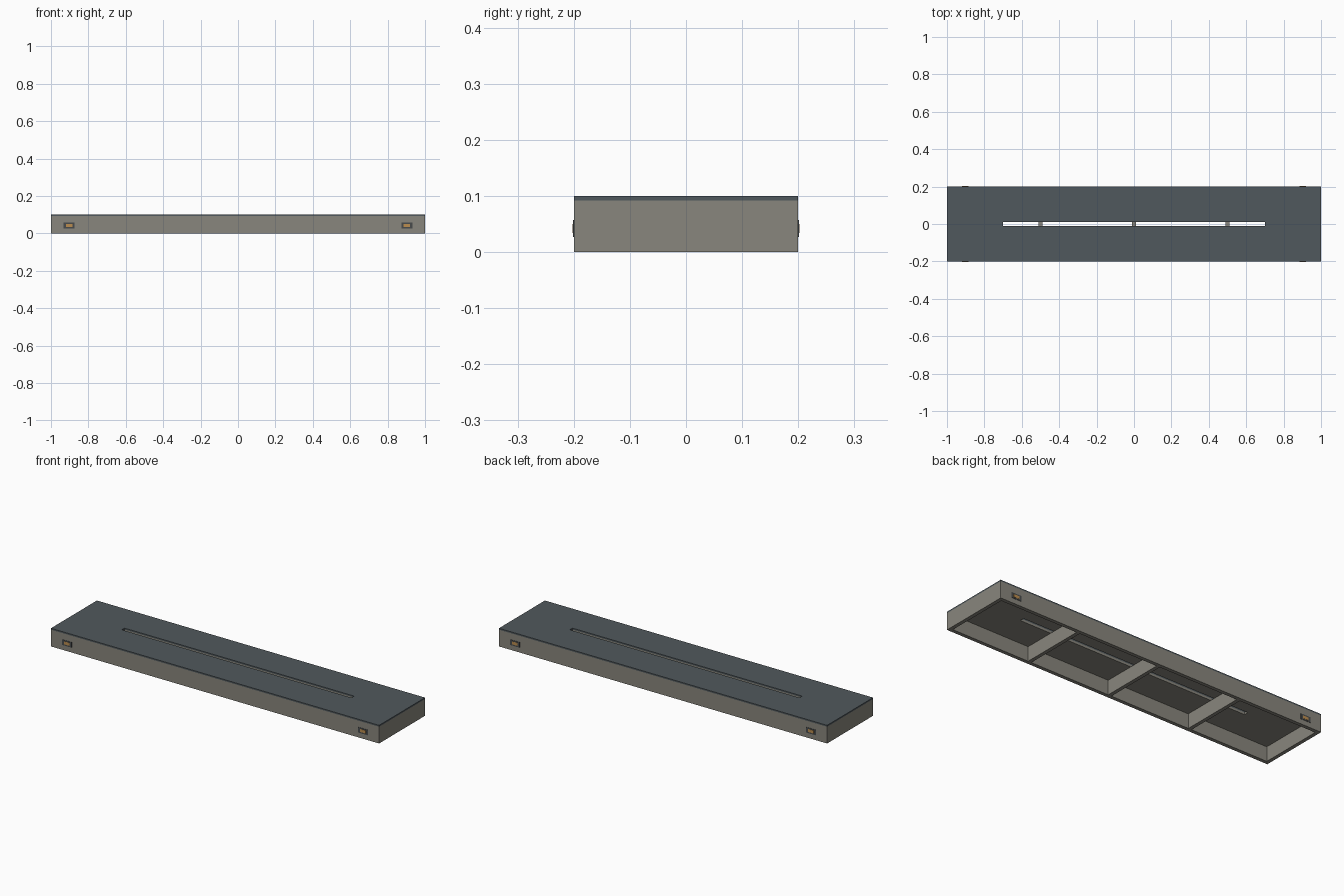
import bpy, bmesh

if "Cube" in bpy.data.objects:
    bpy.data.objects.remove(bpy.data.objects["Cube"])


def material(name, rgb):
    m = bpy.data.materials.new(name)
    m.diffuse_color = (*rgb, 1)
    m.use_nodes = True
    m.node_tree.nodes["Principled BSDF"].inputs["Base Color"].default_value = m.diffuse_color
    return m


CONCRETE = material("warm grey", (0.25, 0.24, 0.205))
DECK = material("dark slate", (0.081, 0.099, 0.109))
FRAME = material("charcoal", (0.065, 0.07, 0.073))
LAMP = material("amber", (0.50, 0.27, 0.08))


def finish(name, bm, mat):
    bmesh.ops.recalc_face_normals(bm, faces=bm.faces)
    me = bpy.data.meshes.new(name)
    bm.to_mesh(me)
    bm.free()
    me.materials.append(mat)
    ob = bpy.data.objects.new(name, me)
    bpy.context.collection.objects.link(ob)
    return ob


def box(name, centre, size, mat):
    bm = bmesh.new()
    bmesh.ops.create_cube(bm, size=1)
    for v in bm.verts:
        v.co = [c + a * s for c, a, s in zip(centre, v.co, size)]
    return finish(name, bm, mat)


def ring(name, outer, inner, z0, z1, mat):
    """Rectangular slab with a rectangular hole (half sizes given)."""
    bm = bmesh.new()
    loops = [[bm.verts.new((sx * h[0], sy * h[1], z))
              for sx, sy in ((-1, -1), (1, -1), (1, 1), (-1, 1))]
             for h, z in ((outer, z0), (outer, z1), (inner, z1), (inner, z0))]
    for k in range(4):
        a, b = loops[k], loops[(k + 1) % 4]
        for i in range(4):
            j = (i + 1) % 4
            bm.faces.new((a[i], a[j], b[j], b[i]))
    return finish(name, bm, mat)


OUT, SLOT = (1.0, 0.2), (0.7, 0.012)

# Hollow body: side walls, ceiling slab and the slotted top deck
ring("side_walls", OUT, (0.98, 0.18), 0, 0.08, CONCRETE)
ring("ceiling_slab", OUT, SLOT, 0.08, 0.092, CONCRETE)
ring("top_deck", OUT, SLOT, 0.092, 0.1, DECK)

# Cross ribs under the deck
for i, x in enumerate((-0.5, 0, 0.5)):
    box(f"cross_rib_{i}", (x, 0, 0.04), (0.02, 0.36, 0.08), CONCRETE)

# Marker lamps near each end of both long sides
for sx in (-1, 1):
    for sy in (-1, 1):
        box("lamp_frame", (sx * 0.903, sy * 0.199, 0.042), (0.06, 0.005, 0.03), FRAME)
        box("lamp_lens", (sx * 0.903, sy * 0.1995, 0.042), (0.034, 0.006, 0.016), LAMP)
